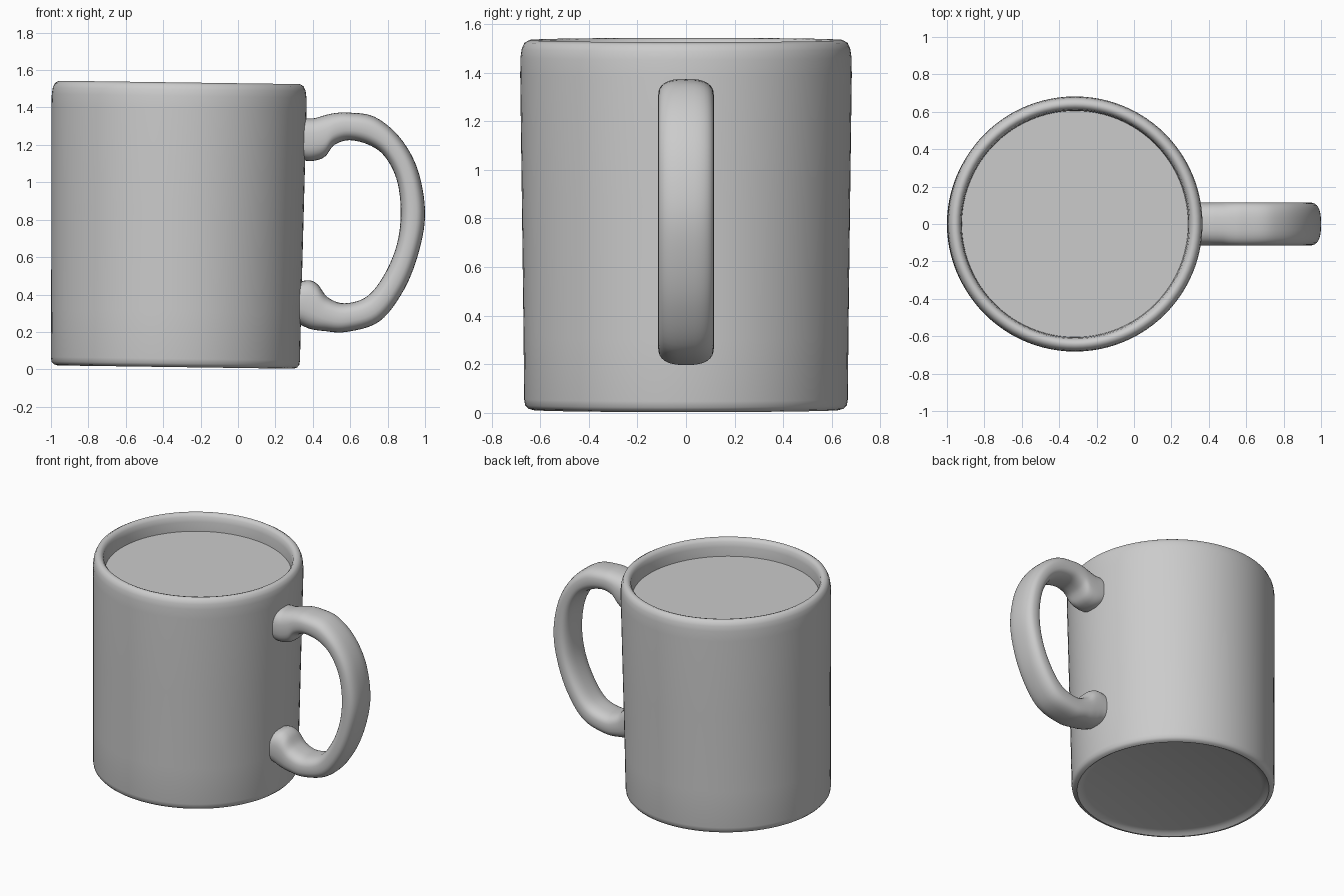
import bpy, bmesh, math
from mathutils import Vector

cube = bpy.data.objects.get("Cube")
if cube:
    bpy.data.objects.remove(cube, do_unlink=True)

# One grey clay finish for every part
GREY = (0.6, 0.6, 0.6, 1.0)
clay = bpy.data.materials.new("grey_ceramic")
clay.use_nodes = True
clay.diffuse_color = GREY
clay.node_tree.nodes["Principled BSDF"].inputs["Base Color"].default_value = GREY

LEAN = 0.014                 # slight lean of the cup towards its handle
BASE = (-0.335, 0, 0.012)


def finish(bm, name):
    """Turn a bmesh into a smooth shaded object."""
    bmesh.ops.remove_doubles(bm, verts=bm.verts, dist=0.0005)
    bmesh.ops.recalc_face_normals(bm, faces=bm.faces)
    mesh = bpy.data.meshes.new(name)
    bm.to_mesh(mesh)
    bm.free()
    obj = bpy.data.objects.new(name, mesh)
    bpy.context.collection.objects.link(obj)
    mesh.materials.append(clay)
    bpy.ops.object.select_all(action='DESELECT')
    obj.select_set(True)
    bpy.context.view_layer.objects.active = obj
    bpy.ops.object.shade_smooth_by_angle(angle=math.radians(50))
    return obj


def lathe(profile, name):
    """Spin a radius/height profile around the leaning cup axis."""
    bm = bmesh.new()
    verts = [bm.verts.new((r, 0, z)) for r, z in profile]
    edges = [bm.edges.new(pair) for pair in zip(verts, verts[1:])]
    bmesh.ops.spin(bm, geom=verts + edges, cent=(0, 0, 0), axis=(0, 0, 1),
                   angle=math.tau, steps=96, use_merge=True)
    obj = finish(bm, name)
    obj.location = BASE
    obj.rotation_euler.y = LEAN
    return obj


def smooth_path(points, steps):
    """Catmull-Rom interpolation through vectors."""
    ext = [points[0]] + points + [points[-1]]
    path = []
    for a, b, c, d in zip(ext, ext[1:], ext[2:], ext[3:]):
        for i in range(steps):
            t = i / steps
            path.append(0.5 * (2 * b + (c - a) * t + (2 * a - 5 * b + 4 * c - d) * t ** 2
                               + (3 * b - a - 3 * c + d) * t ** 3))
    return path + [points[-1]]


def loft_handle(outline, half_width, sides=32, power=2.7):
    """Loft rounded sections between matching outer and inner outlines."""
    bm = bmesh.new()
    rings = []
    for ox, oz, ix, iz in smooth_path([Vector(p) for p in outline], 6):
        outer, inner = Vector((ox, 0, oz)), Vector((ix, 0, iz))
        middle, reach = (outer + inner) / 2, (outer - inner) / 2
        ring = []
        for k in range(sides):
            a = math.tau * k / sides
            c, s = math.cos(a), math.sin(a)
            across = math.copysign(abs(c) ** (2 / power), c)
            along = math.copysign(abs(s) ** (2 / power), s)
            ring.append(bm.verts.new(middle + reach * across
                                     + Vector((0, half_width * along, 0))))
        rings.append(ring)
    for low, high in zip(rings, rings[1:]):
        for k in range(sides):
            n = (k + 1) % sides
            bm.faces.new((low[k], low[n], high[n], high[k]))
    bm.faces.new(rings[0])
    bm.faces.new(rings[-1])
    return finish(bm, "handle")


# Cup wall: recessed underside, foot ring, outer wall, rounded rim, hollow inside
lathe([(0, 0.025), (0.58, 0.025), (0.61, 0.015), (0.63, 0), (0.65, 0.006),
       (0.662, 0.02), (0.666, 0.045), (0.668, 0.3), (0.675, 0.85), (0.682, 1.38),
       (0.681, 1.45), (0.676, 1.485), (0.665, 1.51), (0.645, 1.522),
       (0.628, 1.517), (0.614, 1.5), (0.608, 1.465), (0.605, 1.4),
       (0.595, 0.16), (0.57, 0.1), (0.52, 0.08), (0, 0.08)], "cup")

# Flat drink surface just below the rim
lathe([(0, 1.4), (0.606, 1.4)], "drink_surface")

# Handle: outer x, z and inner x, z, from upper joint to lower joint
loft_handle([(0.30, 1.32, 0.30, 1.14), (0.36, 1.34, 0.365, 1.115),
             (0.41, 1.343, 0.42, 1.118), (0.47, 1.36, 0.468, 1.14),
             (0.52, 1.37, 0.516, 1.2), (0.59, 1.373, 0.596, 1.225),
             (0.73, 1.35, 0.70, 1.2), (0.865, 1.24, 0.783, 1.14),
             (0.96, 1.07, 0.848, 1.016), (1.0, 0.845, 0.87, 0.845),
             (0.97, 0.64, 0.85, 0.67), (0.89, 0.43, 0.783, 0.508),
             (0.757, 0.257, 0.69, 0.39), (0.58, 0.2, 0.57, 0.353),
             (0.46, 0.205, 0.48, 0.385), (0.39, 0.215, 0.425, 0.455),
             (0.34, 0.235, 0.37, 0.476), (0.28, 0.26, 0.28, 0.45)], 0.115)
